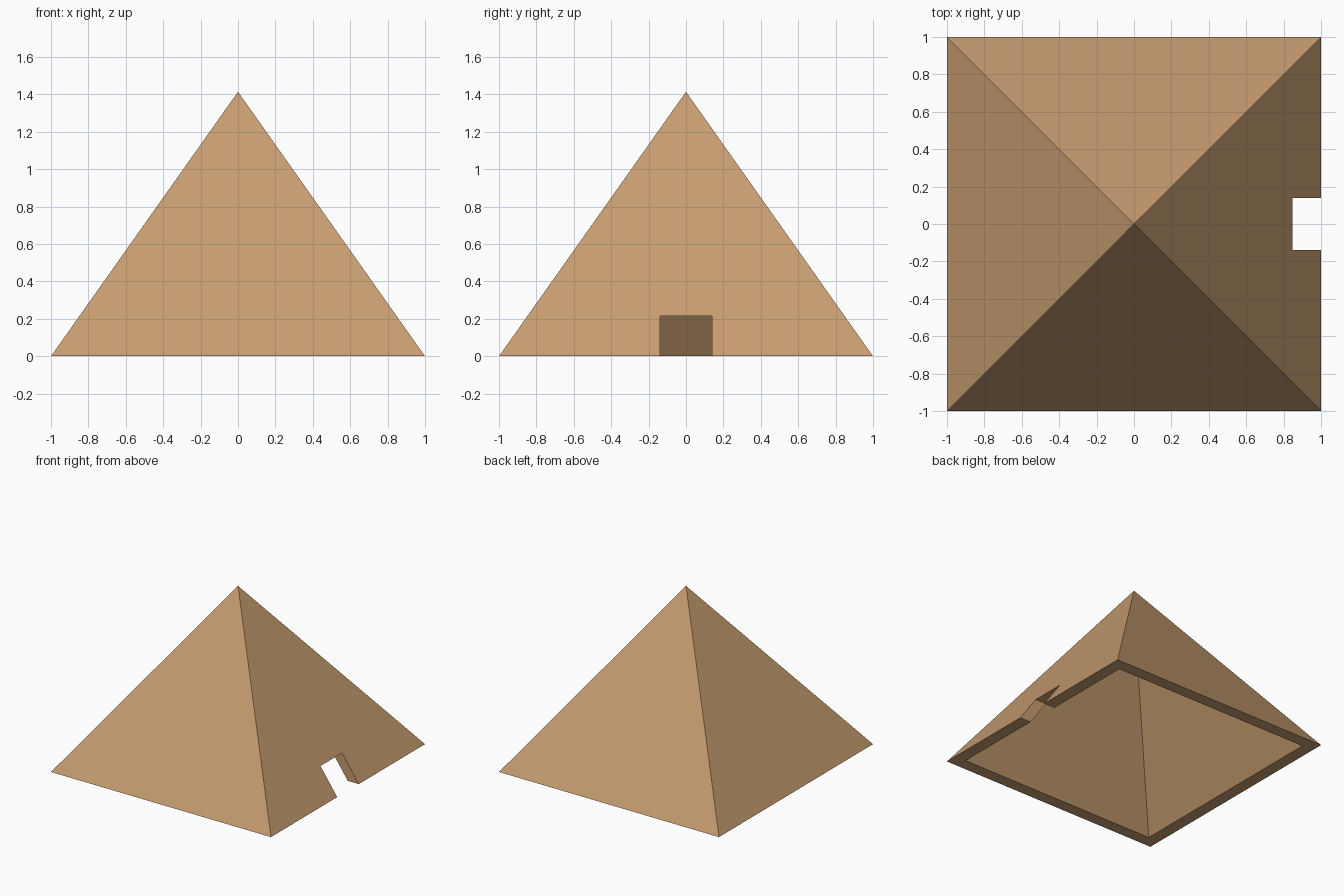
import bpy, bmesh

if "Cube" in bpy.data.objects:
    bpy.data.objects.remove(bpy.data.objects["Cube"])

H = 1.414        # height of the pyramid
INNER = 0.9      # inner surface scale (wall thickness)
DOOR_HALF, DOOR_TOP = 0.14, 0.215

sand = bpy.data.materials.new("sandstone")
sand.diffuse_color = (0.57, 0.335, 0.162, 1)
sand.use_nodes = True
sand.node_tree.nodes["Principled BSDF"].inputs["Base Color"].default_value = sand.diffuse_color


def make(name, bm):
    bmesh.ops.recalc_face_normals(bm, faces=bm.faces[:])
    mesh = bpy.data.meshes.new(name)
    bm.to_mesh(mesh)
    bm.free()
    mesh.materials.append(sand)
    obj = bpy.data.objects.new(name, mesh)
    bpy.context.collection.objects.link(obj)
    return obj


# Hollow pyramid: outer and inner slopes joined by a flat rim
bm = bmesh.new()
rings = []
for s in (1, INNER):
    ring = [bm.verts.new((x * s, y * s, 0)) for x, y in ((-1, -1), (1, -1), (1, 1), (-1, 1))]
    apex = bm.verts.new((0, 0, H * s))
    for i in range(4):
        bm.faces.new((ring[i], ring[(i + 1) % 4], apex))
    rings.append(ring)
outer, inner = rings
for i in range(4):
    j = (i + 1) % 4
    bm.faces.new((outer[i], inner[i], inner[j], outer[j]))
pyramid = make("pyramid_shell", bm)

# Doorway cut through the right-hand wall
bm = bmesh.new()
bmesh.ops.create_cube(bm, size=1)
bmesh.ops.scale(bm, vec=(0.7, 2 * DOOR_HALF, DOOR_TOP + 0.1), verts=bm.verts)
bmesh.ops.translate(bm, vec=(0.9, 0, (DOOR_TOP - 0.1) / 2), verts=bm.verts)
cutter = make("door_cutter", bm)
cutter.hide_render = True

mod = pyramid.modifiers.new("doorway", 'BOOLEAN')
mod.operation = 'DIFFERENCE'
mod.solver = 'EXACT'
mod.object = cutter
bpy.context.view_layer.objects.active = pyramid
bpy.ops.object.modifier_apply(modifier=mod.name)
bpy.data.objects.remove(cutter)
